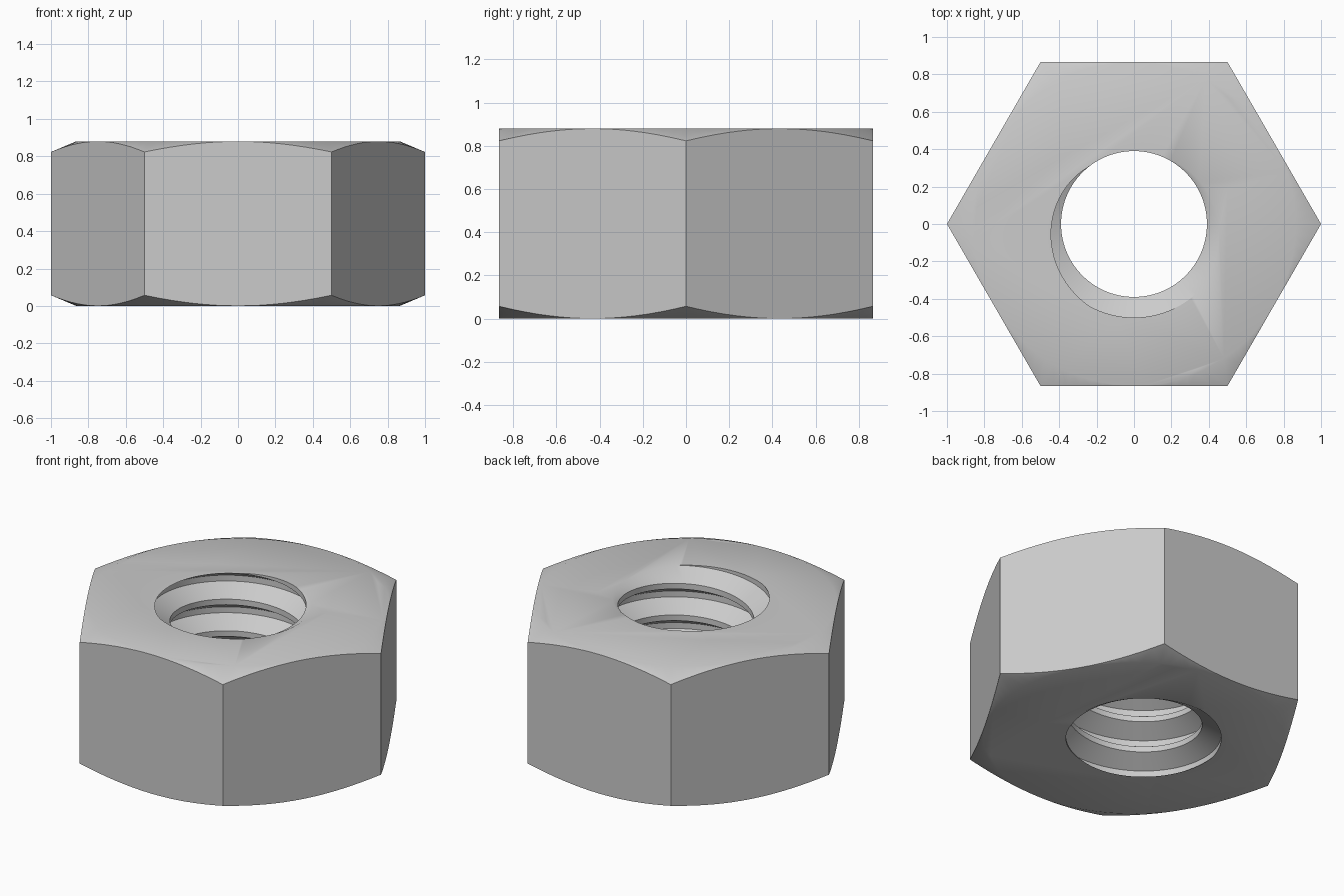
import bpy, bmesh
from math import cos, sin, radians, pi

if "Cube" in bpy.data.objects:
    bpy.data.objects.remove(bpy.data.objects["Cube"])

H, PITCH, R_CREST, R_ROOT = 0.88, 0.2, 0.39, 0.5
SEG = 96


def new_object(name, bm):
    bmesh.ops.recalc_face_normals(bm, faces=bm.faces[:])
    me = bpy.data.meshes.new(name)
    bm.to_mesh(me)
    bm.free()
    ob = bpy.data.objects.new(name, me)
    bpy.context.collection.objects.link(ob)
    return ob


def stack(name, profile, n):
    """Closed solid of n-sided rings from (radius, z) pairs."""
    bm = bmesh.new()
    rings = [[bm.verts.new((r * cos(2 * pi * i / n), r * sin(2 * pi * i / n), z))
              for i in range(n)] for r, z in profile]
    for a, b in zip(rings, rings[1:]):
        for i in range(n):
            k = (i + 1) % n
            bm.faces.new((a[i], a[k], b[k], b[i]))
    bm.faces.new(rings[0])
    bm.faces.new(rings[-1])
    return new_object(name, bm)


def thread_cutter():
    """Right-handed threaded rod; keys are (helix phase in degrees, radius)."""
    keys = [(64, R_CREST), (128, R_CREST), (242, R_ROOT), (309, R_ROOT)]
    rows = [(s + 360 * k, r) for k in range(-2, 7) for s, r in keys]
    bm = bmesh.new()
    cols = []
    for i in range(SEG):
        a = 360 * i / SEG
        cols.append([bm.verts.new((r * cos(radians(a)), r * sin(radians(a)),
                                   H - PITCH * (s - a) / 360)) for s, r in rows])
    for i in range(SEG):
        last = i == SEG - 1
        nxt, shift = cols[(i + 1) % SEG], 4 if last else 0
        for j in range(shift, len(rows) - 1):
            bm.faces.new((cols[i][j], nxt[j - shift], nxt[j + 1 - shift], cols[i][j + 1]))
    # close both ends with fans to the axis
    ends = {True: bm.verts.new((0, 0, 2)), False: bm.verts.new((0, 0, -1))}
    for e in [e for e in bm.edges if e.is_boundary]:
        v, w = e.verts
        bm.faces.new((v, w, ends[v.co.z > H / 2]))
    return new_object("thread_cutter", bm)


def apply_boolean(ob, cutter, operation):
    mod = ob.modifiers.new("cut", 'BOOLEAN')
    mod.operation, mod.solver, mod.object = operation, 'EXACT', cutter
    bpy.context.view_layer.objects.active = ob
    bpy.ops.object.modifier_apply(modifier=mod.name)
    bpy.data.objects.remove(cutter)


# hexagonal body
nut = stack("hex_nut", [(1, 0), (1, H)], 6)

# conical chamfer on the top and bottom corners
slope = 0.057 / 0.135
dz = slope * (1.2 - 0.865)
chamfer = stack("chamfer_cutter", [(0.865, 0), (1.2, dz), (1.2, H - dz), (0.865, H)], SEG)
apply_boolean(nut, chamfer, 'INTERSECT')

# threaded hole
apply_boolean(nut, thread_cutter(), 'DIFFERENCE')

# smooth shading with sharp edges kept
bpy.ops.object.select_all(action='DESELECT')
nut.select_set(True)
bpy.context.view_layer.objects.active = nut
bpy.ops.object.shade_smooth_by_angle(angle=radians(32))
